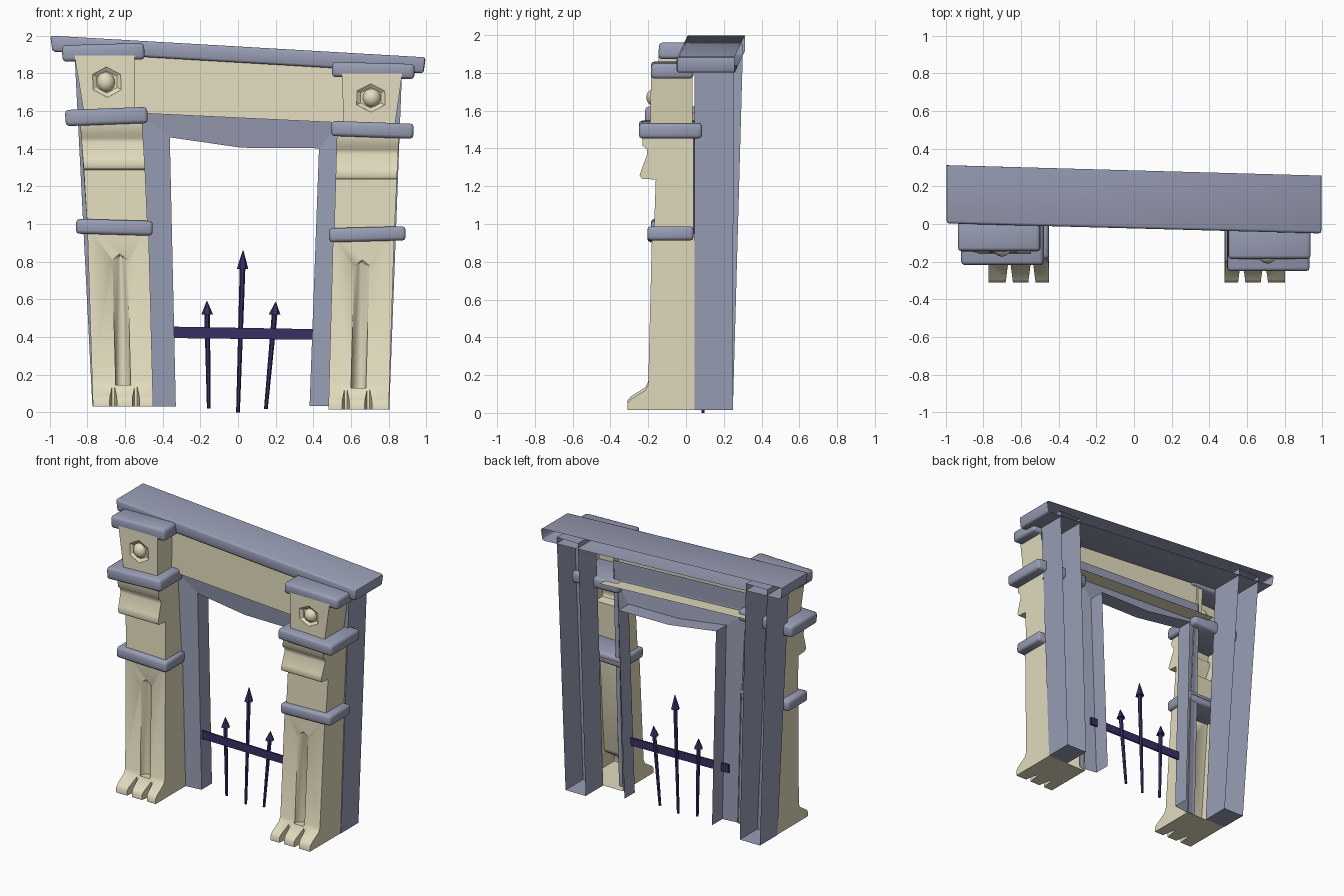
import bpy, bmesh, math
from mathutils import Vector, Matrix

cube = bpy.data.objects.get("Cube")
if cube:
    bpy.data.objects.remove(cube)


def material(name, rgb):
    m = bpy.data.materials.new(name)
    m.use_nodes = True
    m.diffuse_color = (*rgb, 1)
    m.node_tree.nodes["Principled BSDF"].inputs["Base Color"].default_value = (*rgb, 1)
    return m


CREAM = material("cream stone", (0.76, 0.71, 0.51))
GREY = material("slate grey", (0.315, 0.34, 0.46))
IRON = material("dark purple iron", (0.042, 0.028, 0.13))


def finish(name, bm, mat):
    me = bpy.data.meshes.new(name)
    bm.to_mesh(me)
    bm.free()
    me.materials.append(mat)
    ob = bpy.data.objects.new(name, me)
    bpy.context.collection.objects.link(ob)
    return ob


def remove_facing(bm, direction):
    bm.normal_update()
    faces = [f for f in bm.faces if f.normal.dot(Vector(direction)) > 0.95]
    bmesh.ops.delete(bm, geom=faces, context="FACES")


def loft(name, rings, mat, caps=True, closed=True, drop=None):
    """Skin matching rings of points; drop removes faces by normal direction."""
    bm = bmesh.new()
    rows = [[bm.verts.new(p) for p in r] for r in rings]
    n = len(rows[0])
    for a, b in zip(rows, rows[1:]):
        for i in range(n if closed else n - 1):
            j = (i + 1) % n
            bm.faces.new((a[i], a[j], b[j], b[i]))
    if caps:
        bm.faces.new(rows[0])
        bm.faces.new(rows[-1])
    bmesh.ops.recalc_face_normals(bm, faces=bm.faces)
    if drop:
        remove_facing(bm, drop)
    return finish(name, bm, mat)


def activate(ob):
    bpy.ops.object.select_all(action="DESELECT")
    ob.select_set(True)
    bpy.context.view_layer.objects.active = ob


def smooth(ob, angle=45):
    activate(ob)
    bpy.ops.object.shade_smooth_by_angle(angle=math.radians(angle))


def bevel(ob, width):
    activate(ob)
    m = ob.modifiers.new("soft edges", "BEVEL")
    m.width, m.segments = width, 2
    bpy.ops.object.modifier_apply(modifier=m.name)


def cut(ob, cutters):
    activate(ob)
    for c in cutters:
        m = ob.modifiers.new("cut", "BOOLEAN")
        m.operation, m.object, m.solver = "DIFFERENCE", c, "EXACT"
        bpy.ops.object.modifier_apply(modifier=m.name)
        bpy.data.objects.remove(c)


def open_back(ob):
    bm = bmesh.new()
    bm.from_mesh(ob.data)
    remove_facing(bm, (0, 1, 0))
    bm.to_mesh(ob.data)
    bm.free()


def pillar_part(name, profile, low, high):
    """Side profile (y, z) between x limits that lean from low to high."""
    zs = [z for _, z in profile]
    z0, z1 = min(zs), max(zs)

    def edge(k):
        return [(low[k] + (high[k] - low[k]) * (z - z0) / (z1 - z0), y, z) for y, z in profile]
    return loft(name, [edge(0), edge(1)], CREAM)


def band(name, x0, x1, y0, y1, z0, z1, tilt):
    bm = bmesh.new()
    bmesh.ops.create_cube(bm, size=1)
    mid = Vector(((x0 + x1) / 2, (y0 + y1) / 2, (z0 + z1) / 2))
    bmesh.ops.transform(bm, verts=bm.verts, matrix=Matrix.Translation(mid)
                        @ Matrix.Rotation(math.radians(tilt), 4, "Y")
                        @ Matrix.Diagonal((x1 - x0, y1 - y0, z1 - z0, 1)))
    ob = finish(name, bm, GREY)
    bevel(ob, 0.018)
    return ob


parts = []

# Lower shaft with a three-toed foot and a pointed flute
shaft = pillar_part("lower_shaft", [
    (0.045, 0.015), (-0.31, 0.015), (-0.31, 0.05), (-0.295, 0.07), (-0.215, 0.12),
    (-0.2, 0.15), (-0.18, 0.95), (0.045, 0.95)], (0.48, 0.80), (0.505, 0.83))
cutters = []
for x in (0.572, 0.692):
    plan = [(x - 0.022, -0.33), (x + 0.022, -0.33), (x + 0.007, -0.215), (x - 0.007, -0.215)]
    cutters.append(loft("toe_gap", [[(px, py, z) for px, py in plan] for z in (-0.02, 0.14)], CREAM))
outline = [(0.598, 0.13), (0.68, 0.13), (0.70, 0.78), (0.66, 0.81), (0.615, 0.78)]
cutters.append(loft("flute_cutter", [
    [(0.65 + (x - 0.65) * s, y, z) for x, z in outline] for s, y in ((1, -0.23), (0.95, -0.185), (0.3, -0.155))], CREAM))
cut(shaft, cutters)
parts.append(shaft)

# Upper shaft with the overhanging scroll
parts.append(pillar_part("upper_shaft", [
    (0.04, 0.95), (-0.17, 0.95), (-0.16, 1.235), (-0.235, 1.24), (-0.245, 1.258),
    (-0.235, 1.29), (-0.205, 1.37), (-0.207, 1.395), (-0.23, 1.415), (-0.23, 1.48),
    (0.04, 1.48)], (0.51, 0.83), (0.525, 0.855)))

# Top block with a six-sided recess and a round boss
block = pillar_part("top_block", [(0.035, 1.5), (-0.19, 1.5), (-0.185, 1.8), (0.035, 1.8)],
                    (0.56, 0.83), (0.553, 0.872))
rings = []
for r, y in ((0.09, -0.21), (0.086, -0.187), (0.062, -0.172)):
    rings.append([(0.705 + r * math.sin(a * math.pi / 3), y, 1.67 + 0.88 * r * math.cos(a * math.pi / 3))
                  for a in range(6)])
cut(block, [loft("recess_cutter", rings, CREAM)])
parts.append(block)
for p in parts:
    open_back(p)

bm = bmesh.new()
bmesh.ops.create_uvsphere(bm, u_segments=16, v_segments=10, radius=0.05,
                          matrix=Matrix.Translation((0.71, -0.16, 1.67)))
parts.append(finish("round_boss", bm, CREAM))

# Three collars around each pillar
parts.append(band("lower_collar", 0.483, 0.89, -0.205, 0.04, 0.908, 0.983, -1.5))
parts.append(band("middle_collar", 0.495, 0.932, -0.25, 0.085, 1.46, 1.54, 2))
parts.append(band("pillar_cap", 0.50, 0.937, -0.185, 0.04, 1.775, 1.855, 1.5))

# Slate post behind each pillar, hollow and open at the back
parts.append(loft("back_post", [
    [(0.64, 0.045, 0.015), (0.803, 0.045, 0.015), (0.803, 0.248, 0.015), (0.64, 0.248, 0.015)],
    [(0.70, 0.045, 1.85), (0.872, 0.045, 1.85), (0.872, 0.252, 1.85), (0.70, 0.252, 1.85)]],
    GREY, drop=(0, 1, 0)))

# Other pillar: a slightly taller, leaning mirror copy
for p in parts:
    other = p.copy()
    other.data = p.data.copy()
    p.name, other.name = "left_" + p.name, "right_" + p.name.split(".")[0]
    bpy.context.collection.objects.link(other)
    for v in other.data.vertices:
        x, y, z = v.co
        lean = 0.04 * max(0, z - 0.2) / 1.6 if y < 0 else 0.05 * z / 1.85 if y > 0.2 else 0
        v.co = (-(x - 0.03 * min(1, max(0, 1.9 - z) / 0.8)), y + lean, z + 0.015 + 0.08 * (z / 1.8) ** 2)
    other.data.flip_normals()
    for ob in (p, other):
        smooth(ob, 25 if p == block else 50)

# Mantel shelf, sloping and slightly turned, open at the back
ends = []
for x, y0, y1, z0, z1 in ((-0.985, 0.003, 0.312, 1.915, 2.0), (0.985, -0.05, 0.257, 1.8, 1.885)):
    ends.append([(x, y0, z0), (x, y1, z0), (x + math.copysign(0.012, x), y1, z1),
                 (x + math.copysign(0.012, x), y0, z1)])
mantel = loft("mantel_shelf", ends, GREY, drop=(0, 1, 0))
bevel(mantel, 0.014)
smooth(mantel)

# Frieze panel with its underside ledge
loft("frieze", [[(x, y, top), (x, y - 0.01, low), (x, 0.14, low + 0.005)]
                for x, y, top, low in ((-0.6, 0.022, 1.93, 1.592), (0.6, -0.01, 1.85, 1.535))],
     CREAM, caps=False, closed=False)

# Surround of the opening: rim rising behind the frieze, splayed face, inner return
rim = [(-0.52, 0.035), (-0.56, 1.73), (0.02, 1.705), (0.57, 1.68), (0.52, 0.04)]
outer = [(-0.50, 0.03), (-0.54, 1.60), (0.02, 1.575), (0.55, 1.55), (0.50, 0.035)]
inner = [(-0.33, 0.03), (-0.362, 1.46), (0.02, 1.405), (0.43, 1.402), (0.38, 0.035)]
loft("opening_surround", [[(x, y, z) for x, z in path] for path, y in (
    (rim, 0.032), (outer, 0.03), (inner, 0.05), (inner, 0.17))], GREY, caps=False, closed=False)

# Iron rail, its ends running through the surround
loft("fence_rail", [[(x, 0.066, low), (x, 0.078, low), (x, 0.078, top), (x, 0.066, top)]
                    for x, low, top in ((-0.40, 0.395, 0.456), (0.45, 0.385, 0.441))], IRON)


# Spiked bars with arrow heads
def spike(name, x0, x1, z0, neck, tip):
    rings = []
    for z, r in ((z0, 0.010), (neck, 0.015), (neck, 0.031), (tip, 0.002)):
        cx = x0 + (x1 - x0) * (z - z0) / (tip - z0)
        rings.append([(cx + r * math.cos(a * math.pi / 3), 0.09 + r * math.sin(a * math.pi / 3), z)
                      for a in range(6)])
    loft(name, rings, IRON)


spike("right_spike", -0.155, -0.165, 0.02, 0.52, 0.59)
spike("middle_spike", 0.0, 0.027, 0.0, 0.76, 0.86)
spike("left_spike", 0.148, 0.20, 0.018, 0.52, 0.585)
